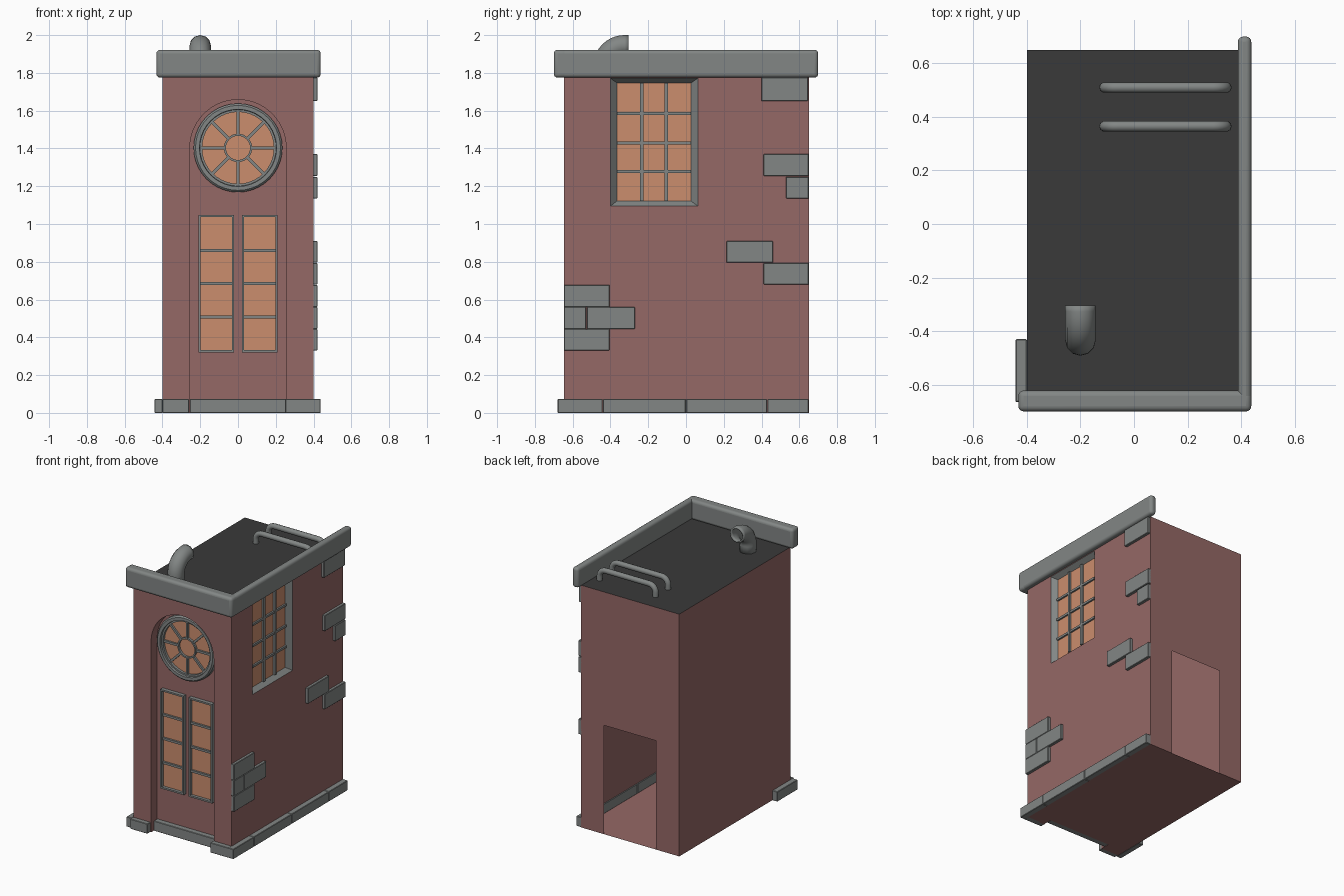
import bpy, bmesh, math
from mathutils import Matrix, Vector

if "Cube" in bpy.data.objects:
    bpy.data.objects.remove(bpy.data.objects["Cube"])


def material(name, rgb):
    m = bpy.data.materials.new(name)
    m.diffuse_color = (*rgb, 1)
    m.use_nodes = True
    m.node_tree.nodes["Principled BSDF"].inputs["Base Color"].default_value = m.diffuse_color
    return m


BRICK = material("brick_red", (0.30, 0.138, 0.133))
STONE = material("stone_grey", (0.225, 0.24, 0.235))
GLASS = material("glass_orange", (0.60, 0.27, 0.155))
ROOF = material("roof_dark", (0.042, 0.042, 0.042))


def finish(name, bm, mats, smooth=False, bevel=0, segs=1):
    mesh = bpy.data.meshes.new(name)
    bm.to_mesh(mesh)
    bm.free()
    ob = bpy.data.objects.new(name, mesh)
    bpy.context.collection.objects.link(ob)
    for m in mats:
        mesh.materials.append(m)
    if bevel:
        mod = ob.modifiers.new("bevel", 'BEVEL')
        mod.width, mod.segments = bevel, segs
    if smooth:
        bpy.ops.object.select_all(action='DESELECT')
        ob.select_set(True)
        bpy.context.view_layer.objects.active = ob
        bpy.ops.object.shade_smooth_by_angle(angle=math.radians(40))
    return ob


def add_box(bm, lo, hi, rot=None):
    lo, hi = Vector(lo), Vector(hi)
    m = Matrix.Translation((lo + hi) / 2) @ Matrix.Diagonal((*(hi - lo), 1))
    bmesh.ops.create_cube(bm, size=1, matrix=(rot @ m) if rot else m)


def boxes(name, items, mat, **kw):
    bm = bmesh.new()
    for lo, hi in items:
        add_box(bm, lo, hi)
    return finish(name, bm, [mat], **kw)


def face(bm, pts, mi=0):
    f = bm.faces.new([bm.verts.new(p) for p in pts])
    f.material_index = mi


W, Y0, Y1, H = 0.40, -0.645, 0.65, 1.78      # body extents
YR, R, CZ = -0.575, 0.255, 1.403             # recess depth, arch radius, arch centre
D, DH = 0.21, 0.80                           # back doorway half width, height
A0, A1, B0, B1 = -0.40, 0.063, 1.095, 1.772  # side window opening (y, z)

# Hollow body: arched front recess, back doorway, side window opening, dark roof
N = 28
arch = [(-R, 0)] + [(-R * math.cos(math.pi * i / N), CZ + R * math.sin(math.pi * i / N))
                    for i in range(N + 1)] + [(R, 0)]
bm = bmesh.new()
front = [(-W, 0)] + arch + [(W, 0), (W, H), (-W, H)]
face(bm, [(x, Y0, z) for x, z in front])
face(bm, [(x, YR, z) for x, z in arch])
for (xa, za), (xb, zb) in zip(arch, arch[1:]):
    face(bm, [(xa, Y0, za), (xb, Y0, zb), (xb, YR, zb), (xa, YR, za)])
back = [(-W, 0), (-D, 0), (-D, DH), (D, DH), (D, 0), (W, 0), (W, H), (-W, H)]
face(bm, [(x, Y1, z) for x, z in back])
floor = [(-W, Y0), (-R, Y0), (-R, YR), (R, YR), (R, Y0), (W, Y0),
         (W, Y1), (D, Y1), (-D, Y1), (-W, Y1)]
face(bm, [(x, y, 0) for x, y in floor])
face(bm, [(-W, Y0, 0), (-W, Y1, 0), (-W, Y1, H), (-W, Y0, H)])
face(bm, [(-W, Y0, H), (W, Y0, H), (W, Y1, H), (-W, Y1, H)], 1)
outer = [(Y0, 0), (Y1, 0), (Y1, H), (Y0, H)]
hole = [(A0, B0), (A1, B0), (A1, B1), (A0, B1)]
for i in range(4):
    j = (i + 1) % 4
    face(bm, [(W, *outer[i]), (W, *outer[j]), (W, *hole[j]), (W, *hole[i])])
bmesh.ops.remove_doubles(bm, verts=bm.verts, dist=1e-5)
bmesh.ops.recalc_face_normals(bm, faces=bm.faces)
finish("tower_body", bm, [BRICK, ROOF])

# Side window: sloped reveal, glass and glazing bars
G = 0.365
inner = [(-0.365, 1.122), (0.026, 1.122), (0.026, 1.746), (-0.365, 1.746)]
bm = bmesh.new()
for i in range(4):
    j = (i + 1) % 4
    face(bm, [(W, *hole[i]), (W, *hole[j]), (G, *inner[j]), (G, *inner[i])])
finish("side_window_reveal", bm, [STONE])
bm = bmesh.new()
face(bm, [(G, *p) for p in inner])
finish("side_window_glass", bm, [GLASS])
bars = [((G - 0.005, y - 0.009, 1.122), (G + 0.015, y + 0.009, 1.746)) for y in (-0.235, -0.105)]
bars += [((G - 0.005, -0.365, z - 0.008), (G + 0.012, 0.026, z + 0.008))
         for z in (1.278, 1.43, 1.585)]
boxes("side_window_bars", bars, STONE)

# Pair of tall front windows
for side, s in (("left", -1), ("right", 1)):
    a, b = sorted((s * 0.02, s * 0.21))
    z0, z1, t = 0.32, 1.048, 0.012
    boxes(f"front_window_glass_{side}", [((a, YR - 0.006, z0), (b, YR + 0.001, z1))], GLASS)
    fr = [((x, YR - 0.028, z0), (x + t, YR, z1)) for x in (a, b - t)]
    fr += [((a, YR - 0.028, z), (b, YR, z + t)) for z in (z0, z1 - t)]
    fr += [((a, YR - 0.02, z - 0.008), (b, YR, z + 0.008)) for z in (0.508, 0.685, 0.86)]
    boxes(f"front_window_frame_{side}", fr, STONE)


# Round front window: lathed rings, glass disc and eight spokes
def ring(name, profile, n=40):
    bm = bmesh.new()
    loops = []
    for i in range(n):
        a = 2 * math.pi * i / n
        loops.append([bm.verts.new((r * math.cos(a), y, CZ + r * math.sin(a))) for r, y in profile])
    k = len(profile)
    for i in range(n):
        p, q = loops[i], loops[(i + 1) % n]
        for j in range(k):
            bm.faces.new((p[j], p[(j + 1) % k], q[(j + 1) % k], q[j]))
    bmesh.ops.recalc_face_normals(bm, faces=bm.faces)
    return finish(name, bm, [STONE], smooth=True)


ring("round_window_frame", [(0.235, YR), (0.235, -0.605), (0.225, -0.615), (0.204, -0.615),
                            (0.202, -0.600), (0.190, -0.600), (0.190, YR)])
ring("round_window_hub", [(0.075, YR), (0.075, -0.598), (0.064, -0.598), (0.064, YR)], 32)
bm = bmesh.new()
bmesh.ops.create_cone(bm, cap_ends=True, segments=40, radius1=0.2, radius2=0.2, depth=0.007,
                      matrix=Matrix.Translation((0, YR - 0.003, CZ)) @ Matrix.Rotation(math.pi / 2, 4, 'X'))
finish("round_window_glass", bm, [GLASS])
bm = bmesh.new()
for i in range(8):
    rot = Matrix.Translation((0, 0, CZ)) @ Matrix.Rotation(i * math.pi / 4, 4, 'Y')
    add_box(bm, (0.07, -0.595, -0.008), (0.195, YR, 0.008), rot)
finish("round_window_spokes", bm, [STONE])

# Rounded parapet on the front and right edges
boxes("parapet_front", [((-0.432, -0.70, 1.775), (0.438, -0.622, 1.922))], STONE,
      smooth=True, bevel=0.02, segs=4)
boxes("parapet_right", [((0.388, -0.70, 1.775), (0.438, 0.70, 1.922))], STONE,
      smooth=True, bevel=0.02, segs=4)

# Stone blocks scattered on the right wall (y0, y1, z0, z1)
blocks = [(0.40, 0.645, 1.65, 1.775), (0.41, 0.65, 1.255, 1.37), (0.53, 0.65, 1.135, 1.25),
          (0.215, 0.46, 0.795, 0.91), (0.41, 0.65, 0.68, 0.793), (-0.645, -0.405, 0.56, 0.678),
          (-0.525, -0.27, 0.445, 0.56), (-0.645, -0.53, 0.445, 0.56), (-0.645, -0.405, 0.33, 0.445)]
boxes("wall_stones", [((W - 0.01, a, c), (0.42, b, d)) for a, b, c, d in blocks], STONE, bevel=0.003)

# Base kerb: right side, front corners, recessed middle and a short left piece
T = 0.073
cuts = [-0.68, -0.44, 0, 0.43, 0.65]
kerb = [((W - 0.005, a + 0.001, 0), (0.438, b - 0.001, T)) for a, b in zip(cuts, cuts[1:])]
kerb += [((0.25, -0.68, 0), (W, Y0 + 0.01, T)), ((-W, -0.68, 0), (-0.26, Y0 + 0.01, T)),
         ((-R, -0.615, 0), (R, YR + 0.005, T)), ((-0.442, -0.665, 0), (-W, -0.43, T))]
boxes("base_kerb", kerb, STONE, bevel=0.003)


# Roof pipes swept along a path
def tube(name, pts, r, caps, sides=4):
    cu = bpy.data.curves.new(name, 'CURVE')
    cu.dimensions = '3D'
    cu.bevel_depth, cu.bevel_resolution, cu.use_fill_caps = r, sides, caps
    sp = cu.splines.new('POLY')
    sp.points.add(len(pts) - 1)
    for p, co in zip(sp.points, pts):
        p.co = (*co, 1)
    sp.use_smooth = True
    cu.materials.append(STONE)
    ob = bpy.data.objects.new(name, cu)
    bpy.context.collection.objects.link(ob)
    return ob


def arc(cx, cz, r, a0, a1, n):
    return [(cx + r * math.cos(a0 + (a1 - a0) * i / n), cz + r * math.sin(a0 + (a1 - a0) * i / n))
            for i in range(n + 1)]


# Bent vent pipe, open towards the back
path = [(-0.2, -0.435, 1.77)] + [(-0.2, y, z) for y, z in
                                 arc(-0.325, 1.833, 0.11, math.pi, math.pi / 2, 10)]
vent = tube("vent_pipe", path + [(-0.2, -0.305, 1.943)], 0.057, False)
wall = vent.modifiers.new("wall", 'SOLIDIFY')
wall.thickness, wall.offset = 0.012, -1

# Two low roof rails with rounded corners
for i, y in enumerate((0.365, 0.51)):
    p = [(-0.11, 1.77)] + arc(-0.06, 1.81, 0.05, math.pi, math.pi / 2, 6)
    p += arc(0.295, 1.81, 0.05, math.pi / 2, 0, 6) + [(0.345, 1.77)]
    tube(f"roof_rail_{i + 1}", [(x, y, z) for x, z in p], 0.02, True, 3)
